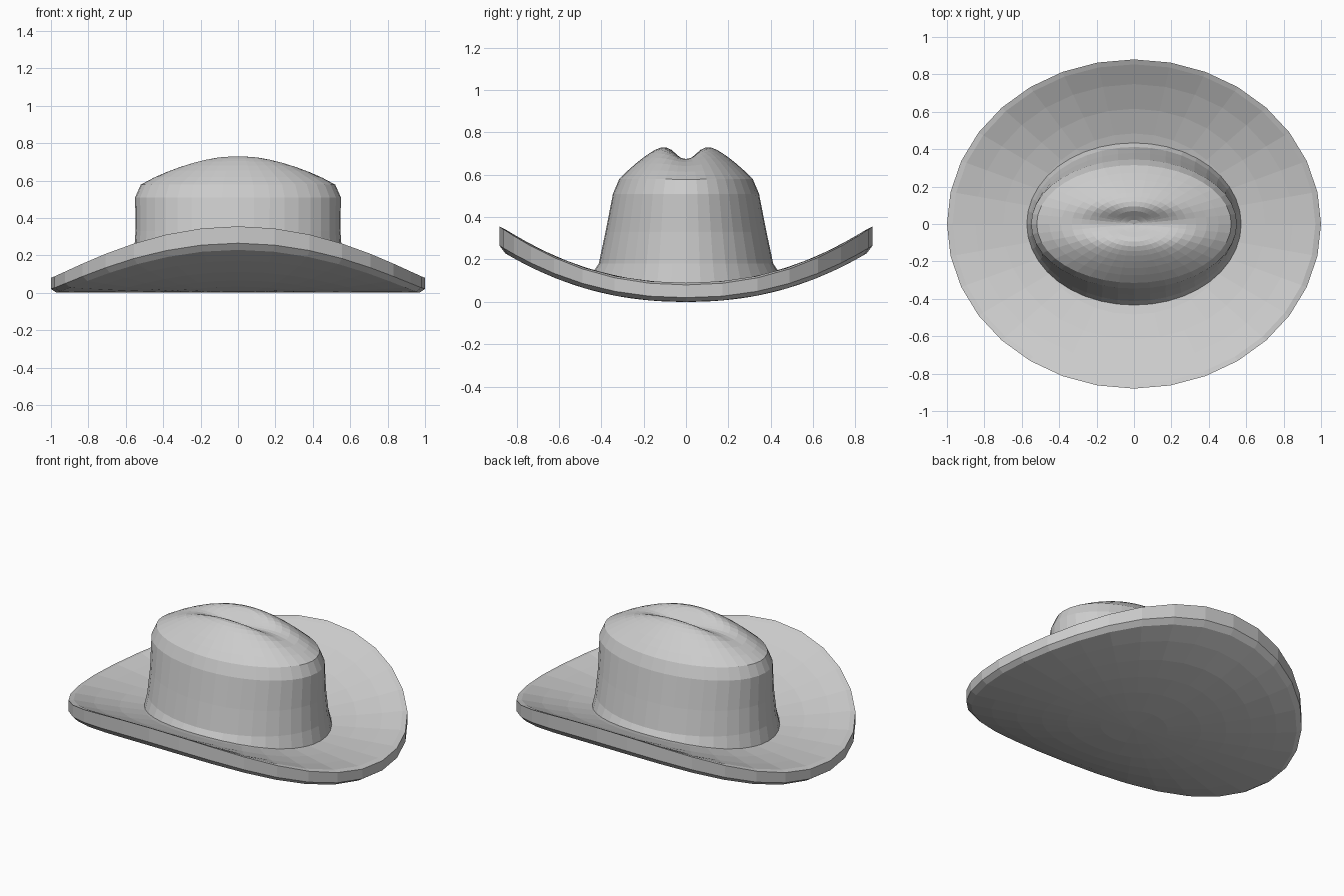
import bpy, bmesh
from math import sin, cos, pi, exp, hypot

if "Cube" in bpy.data.objects:
    bpy.data.objects.remove(bpy.data.objects["Cube"])


def curl(y):
    """How far the brim rolls up towards its front and back edges (0 to 1)."""
    return (abs(y) / 0.88) ** 2.2


def loft(name, rings, n):
    """Skin elliptical rings (rx, ry, height function of x and y), closing both ends with fans."""
    bm = bmesh.new()
    loops = []
    for rx, ry, height in rings:
        loop = []
        for i in range(n):
            x, y = rx * cos(2 * pi * i / n), ry * sin(2 * pi * i / n)
            loop.append(bm.verts.new((x, y, height(x, y))))
        loops.append(loop)
    for a, b in zip(loops, loops[1:]):
        for i in range(n):
            j = (i + 1) % n
            bm.faces.new((a[i], a[j], b[j], b[i]))
    for loop, height in ((loops[0], rings[0][2]), (loops[-1], rings[-1][2])):
        c = bm.verts.new((0, 0, height(0, 0)))
        for i in range(n):
            bm.faces.new((loop[i], loop[(i + 1) % n], c))
    bmesh.ops.recalc_face_normals(bm, faces=bm.faces)
    mesh = bpy.data.meshes.new(name)
    bm.to_mesh(mesh)
    bm.free()
    obj = bpy.data.objects.new(name, mesh)
    bpy.context.collection.objects.link(obj)
    return obj


# Brim: thick oval sheet, underside to top, with a bevelled rim
under = lambda x, y: 0.245 * curl(y)
rim_low = lambda x, y: 0.02 + 0.245 * curl(y)
rim_high = lambda x, y: 0.08 + 0.275 * curl(y)
top = lambda x, y: 0.09 + 0.27 * curl(y)
steps = (0.2, 0.4, 0.55, 0.7, 0.85, 0.97)
brim = [(s, 0.88 * s, under) for s in steps]
brim += [(1, 0.88, rim_low), (1, 0.88, rim_high)]
brim += [(s, 0.88 * s, top) for s in reversed(steps)]
loft("brim", brim, 32)


# Crown: tapering oval wall, shoulder, and a dome with a lengthwise crease
def dome(x, y):
    q = hypot(x / 0.52, y / 0.315)
    crease = 0.1 * exp(-(y / 0.07) ** 2 - (x / 0.27) ** 2)
    return 0.58 + 0.19 * (1 - q ** 1.7) - crease


crown = [(0.575, 0.44, lambda x, y: 0.08 + 0.27 * curl(y))]
for rx, ry, z in ((0.558, 0.412, 0.18), (0.548, 0.38, 0.33), (0.55, 0.345, 0.51)):
    crown.append((rx, ry, lambda x, y, z=z: z))
for t in (1, 0.87, 0.75, 0.64, 0.54, 0.46, 0.38, 0.3, 0.22, 0.14, 0.07):
    crown.append((0.52 * t, 0.315 * t, dome))
loft("crown", crown, 40)
